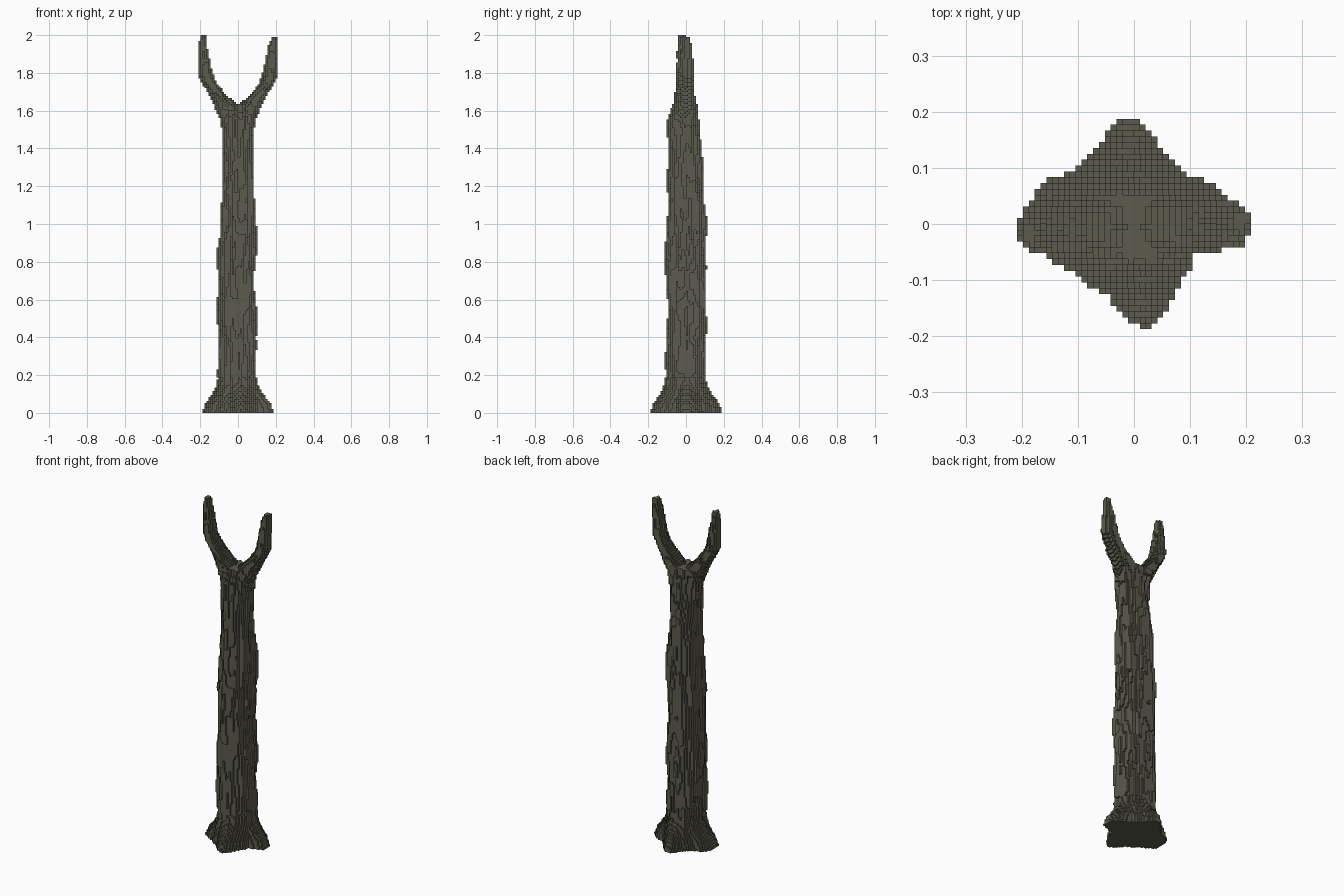
import bpy, bmesh, math
from mathutils import Vector, noise

if "Cube" in bpy.data.objects:
    bpy.data.objects.remove(bpy.data.objects["Cube"], do_unlink=True)

H = 2 / 192            # edge of one small cube
NX, NY, NZ = 20, 18, 192

bark = bpy.data.materials.new("olive bark")
bark.use_nodes = True
colour = (0.107, 0.104, 0.073, 1)
bark.diffuse_color = colour
bsdf = bark.node_tree.nodes["Principled BSDF"]
bsdf.inputs["Base Color"].default_value = colour
bsdf.inputs["Roughness"].default_value = 0.9

# Cross-section extents at each height: z, x min, x max, y min, y max
TRUNK = [(0.00, -.105, .093, -.103, .103), (0.90, -.105, .092, -.103, .104),
         (1.00, -.095, .092, -.098, .104), (1.20, -.086, .084, -.094, .095),
         (1.40, -.078, .082, -.094, .077), (1.50, -.078, .084, -.093, .068),
         (1.56, -.092, .094, -.088, .062), (1.60, -.112, .112, -.074, .058),
         (1.635, -.128, .128, -.062, .054)]
RIGHT_BRANCH = [(1.60, -.112, .005, -.064, .052), (1.64, -.130, -.015, -.060, .048),
                (1.70, -.162, -.080, -.056, .040), (1.75, -.192, -.116, -.054, .034),
                (1.79, -.209, -.134, -.052, .028), (1.90, -.209, -.158, -.047, .018),
                (1.96, -.206, -.168, -.043, .008), (2.00, -.203, -.174, -.038, .002)]
LEFT_BRANCH = [(1.60, -.005, .112, -.064, .056), (1.64, .015, .130, -.056, .052),
               (1.70, .080, .162, -.050, .047), (1.75, .116, .190, -.045, .044),
               (1.79, .132, .209, -.040, .042), (1.90, .154, .209, -.032, .030),
               (1.95, .166, .209, -.024, .026), (1.99, .174, .204, -.014, .022)]
# Ground outline of the four spreading roots, and how far they flare with height
ROOTS = [(.188, .02), (.165, .05), (.09, .088), (.05, .135), (.005, .192), (-.025, .192),
         (-.06, .14), (-.11, .092), (-.16, .076), (-.182, .045), (-.186, -.035),
         (-.11, -.083), (-.05, -.125), (0, -.18), (.022, -.19), (.08, -.11),
         (.11, -.052), (.186, -.028)]
FLARE = [(0, 1), (.05, .82), (.10, .38), (.15, .08), (.19, 0)]


def lookup(table, t):
    """Interpolate the row of a table at t."""
    for a, b in zip(table, table[1:]):
        if t <= b[0]:
            f = max(0, (t - a[0]) / (b[0] - a[0]))
            return [p + (q - p) * f for p, q in zip(a[1:], b[1:])]
    return list(table[-1][1:])


polar = sorted((math.atan2(y, x) % math.tau, math.hypot(x, y)) for x, y in ROOTS)
polar = [(polar[-1][0] - math.tau, polar[-1][1])] + polar + [(polar[0][0] + math.tau, polar[0][1])]


def fill(table, z_min, z_max, grain, roots=False):
    """Set of grid cells inside a stack of rough elliptical slices."""
    cells = set()
    for k in range(NZ):
        z = (k + 0.5) * H
        if not z_min <= z <= z_max:
            continue
        x0, x1, y0, y1 = lookup(table, z)
        cx, cy, rx, ry = (x0 + x1) / 2, (y0 + y1) / 2, (x1 - x0) / 2, (y1 - y0) / 2
        flare = lookup(FLARE, z)[0] if roots else 0
        for i in range(-NX, NX):
            for j in range(-NY, NY):
                x, y = (i + 0.5) * H - cx, (j + 0.5) * H - cy
                a = math.atan2(y, x)
                c, s = math.cos(a), math.sin(a)
                r = 1 / math.hypot(c / rx, s / ry)
                # long vertical furrows in the bark
                r += grain * (1 - flare) * noise.noise(Vector((c * 3.2, s * 3.2, z * 5)))
                if flare:
                    gx, gy = x + cx, y + cy
                    root = lookup(polar, math.atan2(gy, gx) % math.tau)[0]
                    r += (root - r) * flare
                    inside = math.hypot(gx, gy) < r
                else:
                    inside = math.hypot(x, y) < r
                if inside:
                    cells.add((i, j, k))
    return cells


# Corners of each cube side, listed counter-clockwise from outside
SIDES = {(1, 0, 0): ((1, 0, 0), (1, 1, 0), (1, 1, 1), (1, 0, 1)),
         (-1, 0, 0): ((0, 1, 0), (0, 0, 0), (0, 0, 1), (0, 1, 1)),
         (0, 1, 0): ((1, 1, 0), (0, 1, 0), (0, 1, 1), (1, 1, 1)),
         (0, -1, 0): ((0, 0, 0), (1, 0, 0), (1, 0, 1), (0, 0, 1)),
         (0, 0, 1): ((0, 0, 1), (1, 0, 1), (1, 1, 1), (0, 1, 1)),
         (0, 0, -1): ((0, 1, 0), (1, 1, 0), (1, 0, 0), (0, 0, 0))}


def build(name, cells, solid):
    """Mesh the exposed cube sides of one part."""
    bm = bmesh.new()
    verts = {}
    for cell in sorted(cells):
        for step, corners in SIDES.items():
            if tuple(p + q for p, q in zip(cell, step)) in solid:
                continue
            face = []
            for corner in corners:
                key = tuple(p + q for p, q in zip(cell, corner))
                if key not in verts:
                    verts[key] = bm.verts.new([v * H for v in key])
                face.append(verts[key])
            bm.faces.new(face)
    mesh = bpy.data.meshes.new(name)
    bm.to_mesh(mesh)
    bm.free()
    mesh.materials.append(bark)
    bpy.context.collection.objects.link(bpy.data.objects.new(name, mesh))


# Trunk with roots, then the two prongs of the fork
parts = {"trunk": fill(TRUNK, 0, 1.635, 0.02, roots=True)}
parts["right_branch"] = fill(RIGHT_BRANCH, 1.60, 2.0, 0.008) - parts["trunk"]
parts["left_branch"] = fill(LEFT_BRANCH, 1.60, 1.99, 0.008) - parts["trunk"] - parts["right_branch"]
solid = set().union(*parts.values())
for name, cells in parts.items():
    build(name, cells, solid)
